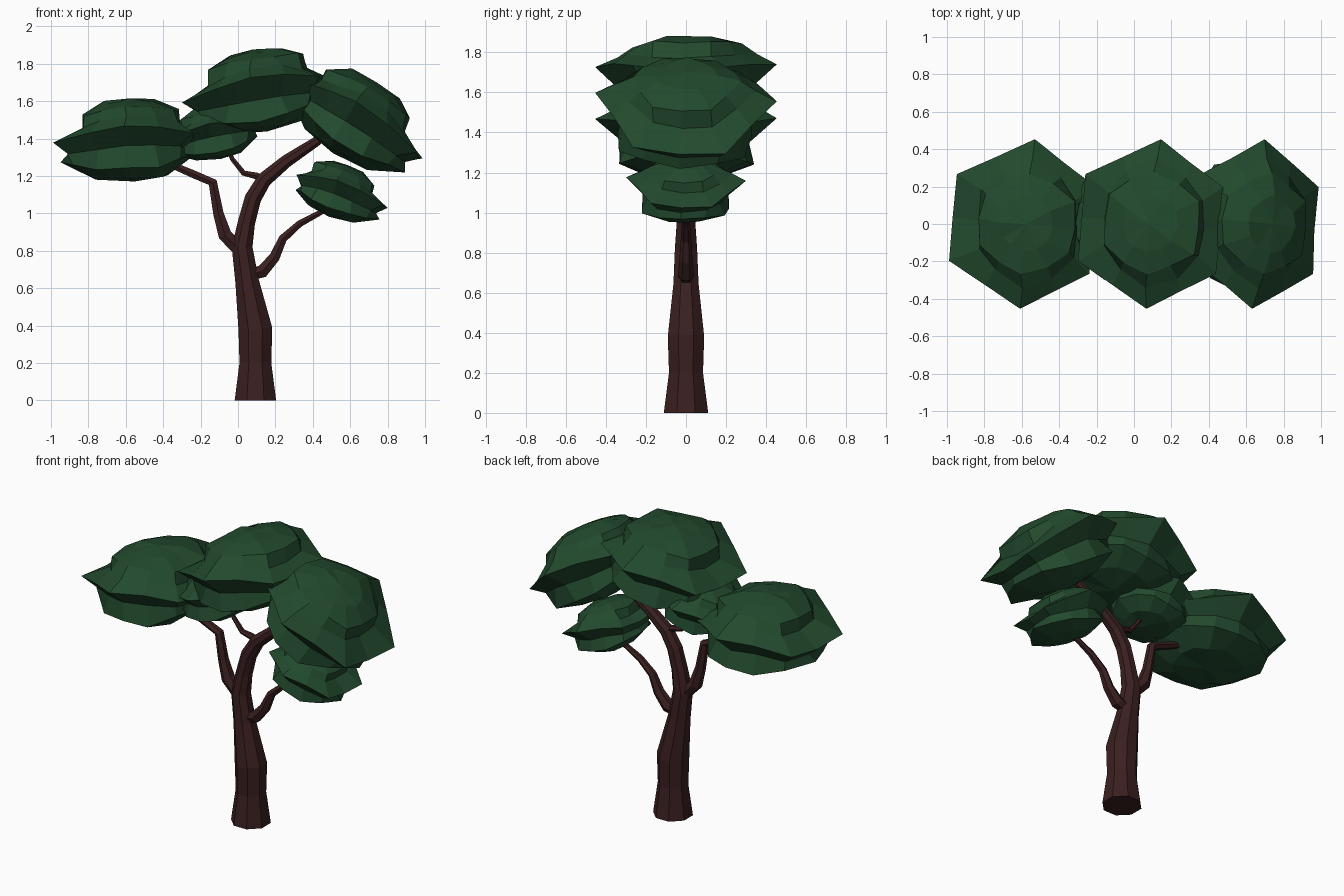
import bpy, bmesh, math, random
from mathutils import Vector, Matrix

if "Cube" in bpy.data.objects:
    bpy.data.objects.remove(bpy.data.objects["Cube"])


def material(name, rgb):
    m = bpy.data.materials.new(name)
    m.use_nodes = True
    m.diffuse_color = (*rgb, 1)
    m.node_tree.nodes["Principled BSDF"].inputs["Base Color"].default_value = (*rgb, 1)
    return m


LEAF = material("leaf_green", (0.016, 0.068, 0.027))
BARK = material("bark_brown", (0.043, 0.014, 0.014))


def finish(bm, name, mat):
    bmesh.ops.recalc_face_normals(bm, faces=bm.faces)
    mesh = bpy.data.meshes.new(name)
    bm.to_mesh(mesh)
    bm.free()
    mesh.materials.append(mat)
    obj = bpy.data.objects.new(name, mesh)
    bpy.context.scene.collection.objects.link(obj)
    return obj


def bridge(bm, a, b):
    n = len(a)
    for i in range(n):
        bm.faces.new((a[i], a[(i + 1) % n], b[(i + 1) % n], b[i]))


def tube(name, path, sides):
    """Faceted limb in the xz plane; path holds (x, z, radius)."""
    bm = bmesh.new()
    pts = [Vector((x, 0, z)) for x, z, r in path]
    rings = []
    for i, p in enumerate(pts):
        d = (pts[min(i + 1, len(pts) - 1)] - pts[max(i - 1, 0)]).normalized()
        if p.z == 0:
            d = Vector((0, 0, 1))
        side = Vector((0, 1, 0)).cross(d)
        ring = []
        for k in range(sides):
            a = math.tau * (k + 0.5) / sides
            ring.append(bm.verts.new(p + path[i][2] * (side * math.cos(a) + Vector((0, math.sin(a), 0)))))
        rings.append(ring)
    for a, b in zip(rings, rings[1:]):
        bridge(bm, a, b)
    bm.faces.new(rings[0])
    bm.faces.new(rings[-1])
    return finish(bm, name, BARK)


# Leaf clump rings from top to bottom:
# radius at the x ends, radius at the y ends, height at x, height at y,
# hexagon strength, shortening of the +x end
CLUMP = [
    (0.15, 0.15, 0.215, 0.215, 0.3, 1.0),
    (0.28, 0.27, 0.15, 0.185, 0.5, 1.0),
    (0.28, 0.35, 0.07, 0.135, 0.5, 1.0),
    (0.47, 0.455, 0.0, 0.085, 1.0, 0.86),
    (0.39, 0.325, -0.05, -0.03, 0.6, 0.86),
    (0.385, 0.355, -0.095, -0.15, -0.5, 0.86),
    (0.22, 0.21, -0.185, -0.195, 0.3, 0.9),
]


def clump(name, x, z, scale, tilt, turn, seed):
    """Flattened leaf mass with a hexagonal brim and a notched cap."""
    rng = random.Random(seed)
    bm = bmesh.new()
    rings = []
    for rx, ry, zx, zy, hexa, short in CLUMP:
        ring = []
        for k in range(12):
            a = math.radians(25 + 30 * k)
            t = math.sin(a) ** 2
            r = rx + (ry - rx) * t
            odd = k % 2 if hexa > 0 else 1 - k % 2
            r *= 1 - 0.134 * abs(hexa) * odd
            px = r * math.cos(a)
            j = 0.0 if hexa == 1 else 0.01
            ring.append(bm.verts.new((
                px * (short if px > 0.1 else 1) + rng.uniform(-j, j),
                r * math.sin(a) + rng.uniform(-j, j),
                zx + (zy - zx) * t + rng.uniform(-j, j))))
        rings.append(ring)
    for a, b in zip(rings, rings[1:]):
        bridge(bm, a, b)
    for ring, h in ((rings[0], 0.23), (rings[-1], -0.215)):
        tip = bm.verts.new((0, 0, h))
        for k in range(12):
            bm.faces.new((ring[k], ring[(k + 1) % 12], tip))
    bm.transform(Matrix.Translation((x, 0, z))
                 @ Matrix.Rotation(-math.radians(tilt), 4, "Y")
                 @ Matrix.Rotation(math.radians(turn), 4, "Z")
                 @ Matrix.Scale(scale, 4))
    return finish(bm, name, LEAF)


# Trunk sweeping into the main right-hand limb
tube("trunk", [(0.093, 0, 0.12), (0.093, 0.2, 0.092), (0.093, 0.38, 0.098),
               (0.048, 0.64, 0.068), (0.022, 0.82, 0.06), (0.045, 0.95, 0.05),
               (0.08, 1.08, 0.048), (0.14, 1.18, 0.044), (0.26, 1.28, 0.037),
               (0.42, 1.385, 0.028), (0.5, 1.45, 0.02)], 8)

# Side branches
tube("left_branch", [(0.02, 0.79, 0.04), (-0.07, 0.885, 0.042), (-0.105, 1.0, 0.032),
                     (-0.135, 1.165, 0.028), (-0.24, 1.21, 0.024), (-0.38, 1.27, 0.02)], 6)
tube("right_branch", [(0.05, 0.67, 0.038), (0.13, 0.69, 0.04), (0.195, 0.765, 0.033),
                      (0.24, 0.865, 0.026), (0.33, 0.945, 0.021), (0.47, 1.02, 0.015)], 6)
tube("inner_branch", [(0.16, 1.16, 0.022), (0.1, 1.2, 0.021), (0.03, 1.215, 0.017),
                      (-0.03, 1.29, 0.014), (-0.07, 1.38, 0.013)], 6)

# Leaf clumps, each with its long end drooping
clump("left_canopy", -0.565, 1.385, 1.0, 3, 0, 1)
clump("top_canopy", 0.12, 1.65, 1.0, 10, 0, 2)
clump("right_canopy", 0.62, 1.505, 1.0, -32, 180, 3)
clump("low_right_canopy", 0.535, 1.115, 0.66, -20, 180, 4)
clump("inner_canopy", -0.12, 1.43, 0.66, 11, 0, 5)
